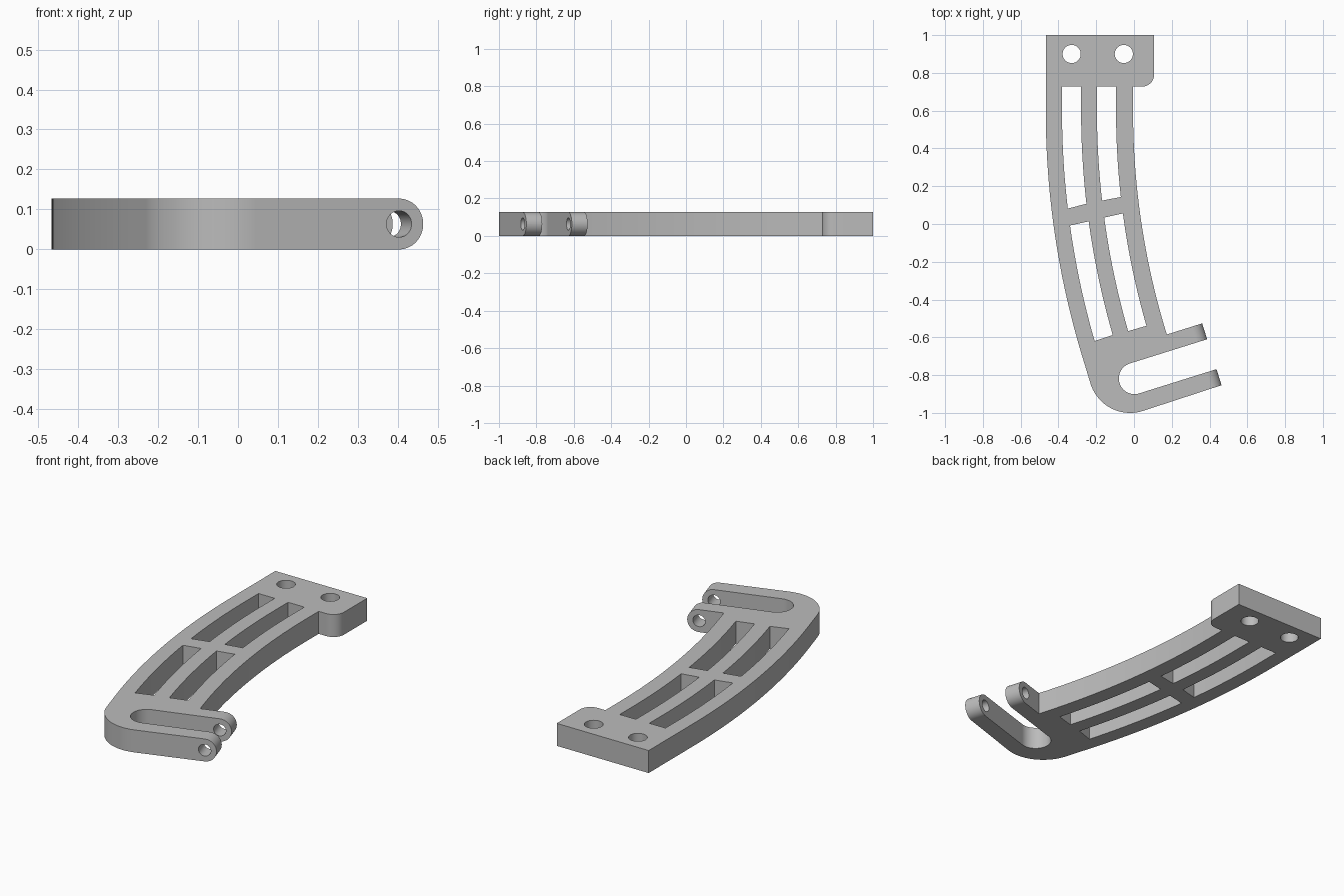
import bpy, math
from mathutils import Matrix, Vector

if "Cube" in bpy.data.objects:
    bpy.data.objects.remove(bpy.data.objects["Cube"], do_unlink=True)

H = 0.127                       # plate thickness
TILT = math.radians(17.4)       # fork direction
D = Vector((math.cos(TILT), math.sin(TILT)))
N = Vector((-D.y, D.x))
BEND_X, BEND_Y = 4.015, 0.6     # common centre of the curved rails
TIP, TOP, BOTTOM = 0.187, -0.61, -0.953   # fork limits along D and N


def fork(s, n):
    return tuple(D * s + N * n)


def arc(cx, cy, r, a0, a1, steps=32):
    return [(cx + r * math.cos(a0 + (a1 - a0) * i / steps),
             cy + r * math.sin(a0 + (a1 - a0) * i / steps)) for i in range(steps + 1)]


def circle(cx, cy, r):
    return arc(cx, cy, r, 0, 2 * math.pi, 64)[:-1]


def rail(x0, y_from, y_to, steps=28):
    """Edge that runs straight, then bends about the common centre."""
    pts = []
    for i in range(steps + 1):
        y = y_from + (y_to - y_from) * i / steps
        drop = max(BEND_Y - y, 0)
        pts.append((BEND_X - math.sqrt((BEND_X - x0) ** 2 - drop ** 2), y))
    return pts


def slab(name, loops, half_depth):
    """Extruded flat profile, with inner loops as holes."""
    curve = bpy.data.curves.new(name, 'CURVE')
    curve.dimensions = '2D'
    curve.fill_mode = 'BOTH'
    curve.extrude = half_depth
    for loop in loops:
        sp = curve.splines.new('POLY')
        sp.points.add(len(loop) - 1)
        for p, (x, y) in zip(sp.points, loop):
            p.co = (x, y, 0, 1)
        sp.use_cyclic_u = True
    ob = bpy.data.objects.new(name, curve)
    bpy.context.collection.objects.link(ob)
    bpy.ops.object.select_all(action='DESELECT')
    ob.select_set(True)
    bpy.context.view_layer.objects.active = ob
    bpy.ops.object.convert(target='MESH')
    ob = bpy.context.view_layer.objects.active
    bpy.ops.object.mode_set(mode='EDIT')
    bpy.ops.mesh.select_all(action='SELECT')
    bpy.ops.mesh.remove_doubles(threshold=0.0001)
    bpy.ops.mesh.normals_make_consistent(inside=False)
    bpy.ops.object.mode_set(mode='OBJECT')
    return ob


# Outline: mounting block, curved rails, rounded heel and two-arm fork
half_pi = math.pi / 2
outline = [(-0.467, 1), (0.107, 1)]
outline += arc(0.042, 0.792, 0.065, 0, -half_pi, 12)
outline += rail(-0.005, 0.727, -0.585)
outline += [fork(TIP, TOP), fork(TIP, -0.698)]
slot_s, slot_n, slot_r = -0.242, -0.781, 0.083
sx, sy = fork(slot_s, slot_n)
outline += arc(sx, sy, slot_r, TILT + half_pi, TILT + 3 * half_pi)
outline += [fork(TIP, slot_n - slot_r), fork(TIP, BOTTOM)]
outline += arc(-0.02, -0.78, 0.22, TILT - half_pi, TILT - math.pi)
outline += rail(-0.467, -0.74, 0.727, 40)

# Windows between the rails, each as left x, right x and the end heights
windows = [(-0.381, -0.28, 0.727, 0.727, 0.082, 0.107),
           (-0.196, -0.095, 0.727, 0.727, 0.124, 0.143),
           (-0.381, -0.28, -0.008, 0.014, -0.62, -0.588),
           (-0.196, -0.095, 0.034, 0.056, -0.567, -0.539)]
holes = [rail(xl, tl, bl) + rail(xr, br, tr) for xl, xr, tl, tr, bl, br in windows]
holes += [circle(x, 0.9, 0.048) for x in (-0.33, -0.054)]

bracket = slab("curved_bracket", [outline] + holes, H / 2)
bracket.data.transform(Matrix.Translation((0, 0, H / 2)))

# Cutter: rounds the fork tips and bores the pin hole through both arms
r = H / 2
tip_round = arc(TIP - r, r, r, -half_pi, half_pi)
corner = [(TIP - r, H + 0.05), (TIP + 0.1, H + 0.05), (TIP + 0.1, -0.05), (TIP - r, -0.05)]
cutter = slab("fork_cutter", [tip_round + corner, circle(TIP - r, r, 0.033)], 0.25)
basis = Matrix(((D.x, 0, -N.x), (D.y, 0, -N.y), (0, 1, 0))).to_4x4()
mid = N * ((TOP + BOTTOM) / 2)
cutter.data.transform(Matrix.Translation((mid.x, mid.y, 0)) @ basis)
cutter.hide_render = True

bpy.ops.object.select_all(action='DESELECT')
bracket.select_set(True)
bpy.context.view_layer.objects.active = bracket
cut = bracket.modifiers.new("fork_cut", 'BOOLEAN')
cut.operation = 'DIFFERENCE'
cut.solver = 'EXACT'
cut.object = cutter
bpy.ops.object.modifier_apply(modifier=cut.name)
bpy.data.objects.remove(cutter, do_unlink=True)

# Plain grey finish
grey = bpy.data.materials.new("plain_grey")
grey.use_nodes = True
colour = (0.5, 0.5, 0.5, 1)
grey.diffuse_color = colour
grey.node_tree.nodes["Principled BSDF"].inputs["Base Color"].default_value = colour
bracket.data.materials.clear()
bracket.data.materials.append(grey)

bpy.ops.object.shade_smooth_by_angle(angle=math.radians(25))
weighted = bracket.modifiers.new("even_shading", 'WEIGHTED_NORMAL')
weighted.keep_sharp = True
bpy.ops.object.modifier_apply(modifier=weighted.name)
